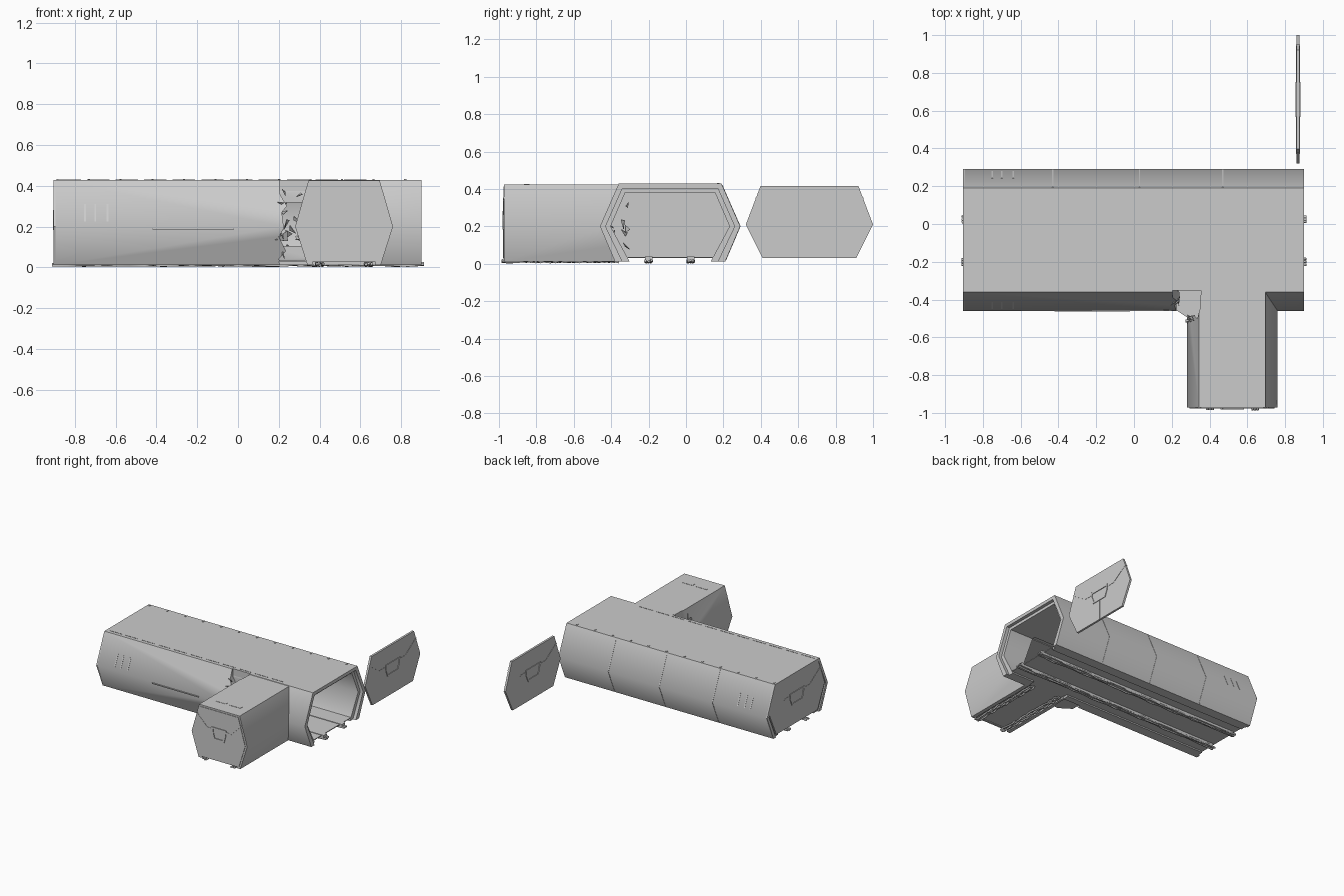
import bpy, bmesh, math, random
from mathutils import Vector

if "Cube" in bpy.data.objects:
    bpy.data.objects.remove(bpy.data.objects["Cube"])
random.seed(4)


def place(axis, u, v, w):
    # u, v lie in the profile plane, w runs along the axis
    return {'x': (w, u, v), 'y': (u, w, v), 'z': (u, v, w)}[axis]


def add_prisms(name, polys, axis, a, b):
    """One object made of one or more profiles extruded from a to b."""
    bm = bmesh.new()
    for pts in polys:
        lo = [bm.verts.new(place(axis, u, v, a)) for u, v in pts]
        hi = [bm.verts.new(place(axis, u, v, b)) for u, v in pts]
        bm.faces.new(lo)
        bm.faces.new(hi)
        for i in range(len(pts)):
            j = (i + 1) % len(pts)
            bm.faces.new((lo[i], lo[j], hi[j], hi[i]))
    bmesh.ops.recalc_face_normals(bm, faces=bm.faces)
    me = bpy.data.meshes.new(name)
    bm.to_mesh(me)
    bm.free()
    ob = bpy.data.objects.new(name, me)
    bpy.context.collection.objects.link(ob)
    return ob


def rect(u0, u1, v0, v1):
    return [(u0, v0), (u1, v0), (u1, v1), (u0, v1)]


def hexa(c, bot, mid, top, zb, zt, zm=0.2):
    return [(c + bot, zb), (c + mid, zm), (c + top, zt),
            (c - top, zt), (c - mid, zm), (c - bot, zb)]


def strips(path, w=0.008):
    """Thin quads along a polyline."""
    out = []
    for p, q in zip(path, path[1:]):
        p, q = Vector(p), Vector(q)
        d = (q - p).normalized()
        n = Vector((-d.y, d.x)) * w / 2
        p, q = p - d * w / 2, q + d * w / 2
        out.append([tuple(p + n), tuple(q + n), tuple(q - n), tuple(p - n)])
    return out


def activate(ob):
    bpy.ops.object.select_all(action='DESELECT')
    ob.select_set(True)
    bpy.context.view_layer.objects.active = ob


def cut(ob, cutter):
    m = ob.modifiers.new("cut", 'BOOLEAN')
    m.operation, m.solver, m.object = 'DIFFERENCE', 'EXACT', cutter
    activate(ob)
    bpy.ops.object.modifier_apply(modifier=m.name)


def smooth(ob):
    activate(ob)
    bpy.ops.object.shade_smooth_by_angle(angle=math.radians(52))


CY, CX = -0.085, 0.52   # axes of the main hall and the side passage
main_out = hexa(CY, 0.295, 0.375, 0.275, 0.012, 0.428)
main_mid = hexa(CY, 0.255, 0.345, 0.255, 0.012, 0.402)
main_in = hexa(CY, 0.217, 0.318, 0.24, 0.012, 0.38)
side_out = hexa(CX, 0.18, 0.24, 0.175, 0.012, 0.425)
side_in = hexa(CX, 0.15, 0.205, 0.15, 0.012, 0.395)

# open-bottomed shells
main_shell = add_prisms("hall_shell", [main_out + main_mid[::-1]], 'x', -0.895, 0.9)
main_liner = add_prisms("hall_liner", [main_mid + main_in[::-1]], 'x', -0.89, 0.875)
side_shell = add_prisms("passage_shell", [side_out + side_in[::-1]], 'y', -0.972, -0.35)

# opening between hall and passage, with a torn left edge
opening = add_prisms("opening_cutter", [hexa(CX, 0.15, 0.17, 0.15, -0.1, 0.4)], 'y', -0.7, -0.3)
torn = [(0.22, -0.1), (0.2, 0.04), (0.235, 0.08), (0.2, 0.15), (0.225, 0.19), (0.215, 0.27),
        (0.24, 0.3), (0.205, 0.36), (0.2, 0.5), (0.36, 0.5), (0.36, -0.1)]
breach = add_prisms("breach_cutter", [torn], 'y', -0.6, -0.352)
tear = [(0.1, -0.3), (0.1, -0.5), (0.285, -0.495), (0.30, -0.52), (0.315, -0.48),
        (0.335, -0.5), (0.352, -0.44), (0.355, -0.3)]
side_tear = add_prisms("tear_cutter", [tear], 'z', -0.1, 0.6)
hall_void = add_prisms("void_cutter", [main_in], 'x', -1, 1)
for ob in (main_shell, main_liner):
    cut(ob, opening)
    cut(ob, breach)
    smooth(ob)
cut(side_shell, side_tear)
cut(side_shell, hall_void)
smooth(side_shell)
for c in (opening, breach, side_tear, hall_void):
    bpy.data.objects.remove(c)

# floors
add_prisms("hall_floor", [rect(CY - 0.24, CY + 0.23, 0.03, 0.036)], 'x', -0.89, 0.875)
add_prisms("passage_floor", [rect(CX - 0.165, CX + 0.165, 0.03, 0.036)], 'y', -0.965, -0.32)
add_prisms("breach_floor", [[(0.2, -0.32), (0.2, -0.44), (0.29, -0.5), (0.37, -0.5), (0.37, -0.32)]],
           'z', 0.029, 0.035)


# doors with raised seams and a trapezoid latch
def door(name, axis, c, pos, k, outline, th=0.016):
    add_prisms(name, [outline], axis, pos - th / 2, pos + th / 2)
    lines = []
    for s in (-1, 1):
        lines += strips([(c + s * u * k, z) for u, z in
                         ((0.08, 0.265), (0.155, 0.265), (0.285, 0.35))])
    lines += strips([(c, 0.19), (c, 0.035)])
    add_prisms(name + "_seams", lines, axis, pos - th / 2 - 0.002, pos + th / 2 + 0.002)
    latch = [(c + u * k, z) for u, z in ((-0.085, 0.275), (0.085, 0.275), (0.08, 0.235),
                                         (0.062, 0.192), (-0.062, 0.192), (-0.08, 0.235),
                                         (-0.085, 0.275))]
    add_prisms(name + "_latch", strips(latch, 0.013), axis,
               pos - th / 2 - 0.005, pos + th / 2 + 0.005)


door("end_door", 'x', CY, -0.893, 1, hexa(CY, 0.255, 0.34, 0.265, 0.03, 0.412, 0.21))
door("detached_door", 'x', 0.66, 0.868, 1, hexa(0.66, 0.25, 0.34, 0.262, 0.03, 0.415, 0.21))
door("passage_door", 'y', CX, -0.968, 0.66, hexa(CX, 0.17, 0.225, 0.165, 0.025, 0.412))

# end frame at the closed end
add_prisms("end_frame", [main_out + hexa(CY, 0.265, 0.35, 0.26, 0.012, 0.41)[::-1]],
           'x', -0.904, -0.89)


# floor rails: bundles of slightly sagging cables
def rail(name, axis, off, a, b):
    cu = bpy.data.curves.new(name, 'CURVE')
    cu.dimensions, cu.bevel_depth, cu.bevel_resolution = '3D', 0.007, 1
    cu.use_fill_caps = True
    for d in (-0.014, 0, 0.014):
        sp = cu.splines.new('POLY')
        n = 24
        sp.points.add(n)
        for i, p in enumerate(sp.points):
            p.co = (*place(axis, off + d + random.uniform(-.003, .003),
                           random.uniform(0.008, 0.02), a + (b - a) * i / n), 1)
    ob = bpy.data.objects.new(name, cu)
    bpy.context.collection.objects.link(ob)


for i, y in enumerate((-0.2, 0.025)):
    rail(f"hall_rail_{i}", 'x', y, -0.912, 0.912)
    add_prisms(f"hall_rail_bed_{i}", [rect(y - 0.02, y + 0.02, 0.012, 0.04)], 'x', -0.885, 0.895)
for i, x in enumerate((0.4, 0.64)):
    rail(f"passage_rail_{i}", 'y', x, -0.985, -0.36)


# outer trim: a point on the hall's wall facets, s = -1 front, 1 back
def wall_y(z, s):
    t, b = (z - 0.2) / 0.228, (0.2 - z) / 0.188
    return CY + s * (0.375 - 0.1 * t if z > 0.2 else 0.375 - 0.08 * b)


def wall_strip(s, zs, w=0.004):
    """Seam profile hugging the wall over the heights zs."""
    return [(wall_y(z, s) + s * w, z) for z in zs] + [(wall_y(z, s) - s * w, z) for z in zs[::-1]]


for i, x in enumerate((-0.43, 0.03, 0.47)):
    add_prisms(f"back_seam_{i}", [wall_strip(1, [0.02, 0.2, 0.42], 0.002)], 'x', x - 0.003, x + 0.003)
for s, side in ((-1, "front"), (1, "back")):
    for i, x in enumerate((-0.75, -0.70, -0.64)):
        add_prisms(f"{side}_vent_{i}", [wall_strip(s, [0.225, 0.31], 0.002)], 'x', x - 0.004, x + 0.004)
add_prisms("front_ridge_strip", [rect(-0.463, -0.45, 0.185, 0.192)], 'x', -0.42, -0.02)

# roof clips and dashed roof seam
clips = [rect(-0.89 + 0.155 * i, -0.88 + 0.155 * i, 0.165, 0.18) for i in range(12)]
add_prisms("roof_clips", clips, 'z', 0.425, 0.432)
dashes = [rect(-0.88 + 0.14 * i, -0.77 + 0.14 * i, -0.333, -0.328) for i in range(11)]
add_prisms("roof_seam", dashes, 'z', 0.425, 0.43)

# passage roof lights
mat = bpy.data.materials.new("light_grey")
mat.diffuse_color = (0.6, 0.6, 0.6, 1)
mat.use_nodes = True
mat.node_tree.nodes["Principled BSDF"].inputs["Base Color"].default_value = mat.diffuse_color
lamps = add_prisms("roof_lights", [rect(0.41, 0.5, -0.865, -0.838), rect(0.53, 0.625, -0.865, -0.838)],
                   'z', 0.42, 0.427)
lamps.data.materials.append(mat)

# torn plates around the breach
bm = bmesh.new()
for i in range(22):
    c = Vector(random.choice(((0.215, -0.41), (0.3, -0.5), (0.25, -0.33)))
               + (random.uniform(0.06, 0.37),))
    r = random.uniform(0.025, 0.05)
    pts = [c + Vector((random.uniform(-.7, .7), random.uniform(-.7, .7), random.uniform(-.7, .7))) * r
           for _ in range(4)]
    bm.faces.new([bm.verts.new(p) for p in pts[:3]])
me = bpy.data.meshes.new("torn_plates")
bm.to_mesh(me)
bm.free()
plates = bpy.data.objects.new("torn_plates", me)
bpy.context.collection.objects.link(plates)
plates.modifiers.new("thickness", 'SOLIDIFY').thickness = 0.004
